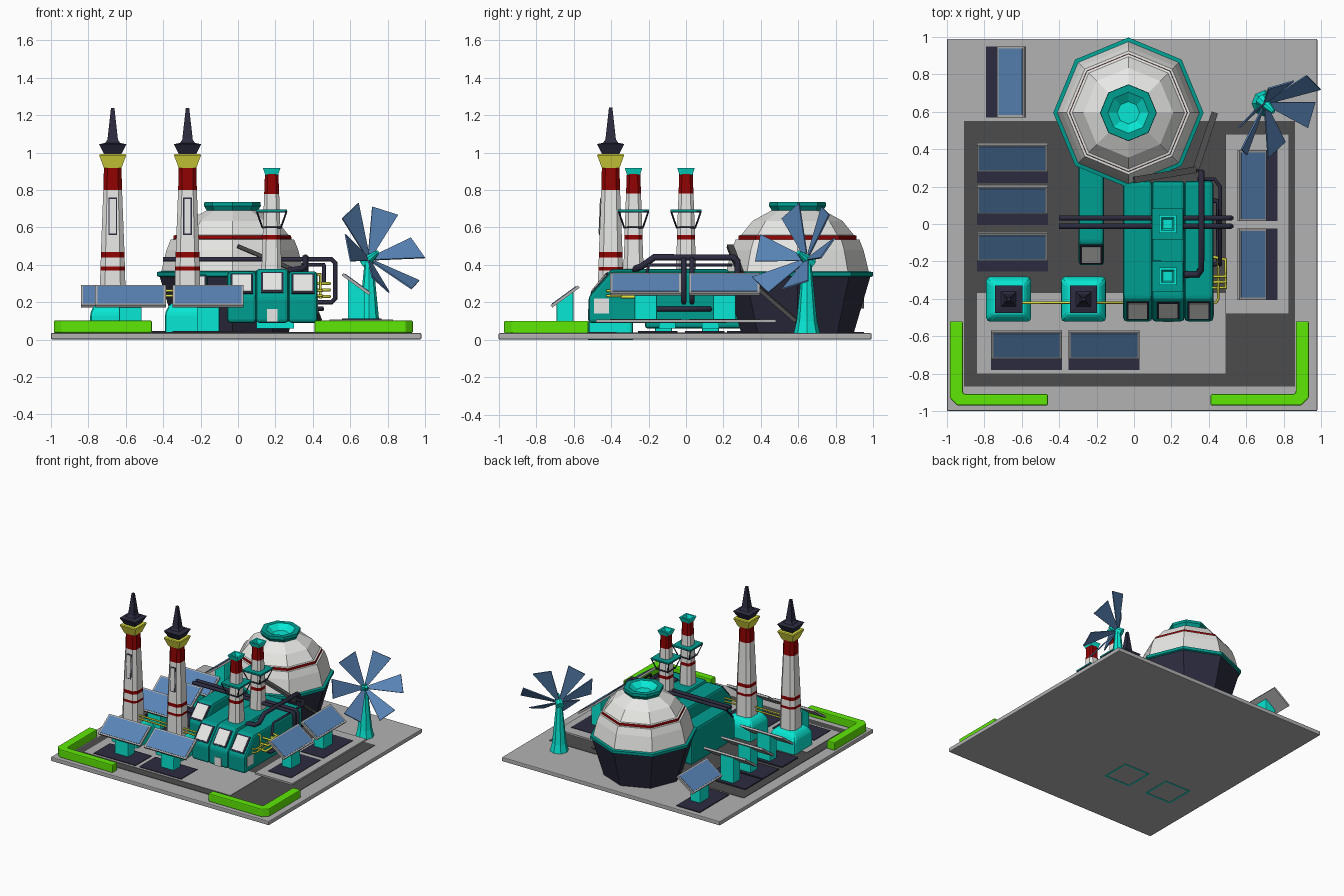
import bpy, bmesh, math
from mathutils import Matrix, Vector

if "Cube" in bpy.data.objects:
    bpy.data.objects.remove(bpy.data.objects["Cube"])

def mat(name, *srgb):
    m = bpy.data.materials.new(name)
    m.diffuse_color = [((c + .055) / 1.055) ** 2.4 if c > .04 else c / 12.92 for c in srgb] + [1]
    m.use_nodes = True
    m.node_tree.nodes["Principled BSDF"].inputs["Base Color"].default_value = m.diffuse_color
    return m

WHITE = mat("white", .94, .94, .93)
GREY = mat("light grey", .7, .7, .7)
DARK = mat("dark grey", .3, .3, .3)
TEAL = mat("bright teal", .03, .93, .85)
DTEAL = mat("deep teal", 0, .62, .57)
NAVY = mat("navy", .17, .17, .25)
RED = mat("red", .57, .01, .01)
YELLOW = mat("yellow", .96, .96, .28)
GREEN = mat("green", .4, .98, .03)
BLUE = mat("blue", .35, .52, .72)
T, R = Matrix.Translation, Matrix.Rotation
I = Matrix.Identity(4)

def finish(name, bm, mats, bevel=0):
    bmesh.ops.recalc_face_normals(bm, faces=bm.faces)
    me = bpy.data.meshes.new(name)
    bm.to_mesh(me)
    bm.free()
    ob = bpy.data.objects.new(name, me)
    bpy.context.collection.objects.link(ob)
    for m in mats:
        me.materials.append(m)
    if bevel:
        b = ob.modifiers.new("bevel", 'BEVEL')
        b.width, b.segments = bevel, 2
    return ob

def slab(name, size, m, M=I, bevel=0):
    bm = bmesh.new()
    bmesh.ops.create_cube(bm, size=1, matrix=M @ Matrix.Diagonal((*size, 1)))
    return finish(name, bm, [m], bevel)

def span(name, x0, x1, y0, y1, z0, z1, m, bevel=0):
    return slab(name, (x1 - x0, y1 - y0, z1 - z0), m,
                T(((x0 + x1) / 2, (y0 + y1) / 2, (z0 + z1) / 2)), bevel)

def prism(name, pts, depth, m, M=I, bevel=0):
    """Extrude a y-z profile along x, centred."""
    bm = bmesh.new()
    f = bm.faces.new([bm.verts.new((-depth / 2, y, z)) for y, z in pts])
    g = bmesh.ops.extrude_face_region(bm, geom=[f])['geom']
    bmesh.ops.translate(bm, vec=(depth, 0, 0), verts=[v for v in g if isinstance(v, bmesh.types.BMVert)])
    bm.transform(M)
    return finish(name, bm, [m], bevel)

def octagon(r):
    return [(r * math.cos(k * math.pi / 4), r * math.sin(k * math.pi / 4)) for k in range(8)]

def square(h):
    return [(h, h), (-h, h), (-h, -h), (h, -h)]

def chamfered(h):
    c = h * .6
    return [(h, c), (c, h), (-c, h), (-h, c), (-h, -c), (-c, -h), (c, -h), (h, -c)]

def loft(name, shape, prof, loc, bevel=0):
    """prof: (radius, z, material of the band leading up to this ring)."""
    bm = bmesh.new()
    mats = list(dict.fromkeys(p[2] for p in prof))
    rings = [[bm.verts.new((x + loc[0], y + loc[1], z)) for x, y in shape(r)] for r, z, _ in prof]
    n = len(rings[0])
    for a, b, p in zip(rings, rings[1:], prof[1:]):
        for k in range(n):
            bm.faces.new((a[k], a[(k + 1) % n], b[(k + 1) % n], b[k])).material_index = mats.index(p[2])
    bm.faces.new(rings[0]).material_index = mats.index(prof[0][2])
    bm.faces.new(rings[-1]).material_index = mats.index(prof[-1][2])
    return finish(name, bm, mats, bevel)

def tube(name, pts, r, m):
    cu = bpy.data.curves.new(name, 'CURVE')
    cu.dimensions, cu.bevel_depth, cu.bevel_resolution, cu.use_fill_caps = '3D', r, 1, True
    s = cu.splines.new('POLY')
    s.points.add(len(pts) - 1)
    for p, q in zip(s.points, pts):
        p.co = (*q, 1)
    cu.materials.append(m)
    ob = bpy.data.objects.new(name, cu)
    bpy.context.collection.objects.link(ob)
    bpy.ops.object.select_all(action='DESELECT')
    ob.select_set(True)
    bpy.context.view_layer.objects.active = ob
    bpy.ops.object.convert(target='MESH')

# ground slab, road, yard and raised side deck
span("ground_slab", -1, .98, -1, .99, .002, .036, GREY, .006)
span("road", -.91, .86, -.87, .55, .034, .039, DARK)
span("front_yard", -.84, .49, -.8, -.37, .037, .042, GREY)
span("side_deck", .49, .83, -.48, .48, .093, .108, GREY)

# corner hedges, mirrored about the slab centre
for s in (-1, 1):
    pts = [(.96, -.52), (.96, -.93), (.92, -.97), (.435, -.97), (.435, -.91), (.88, -.91), (.89, -.9), (.89, -.52)]
    M = Matrix(((0, s, 0, -.025), (0, 0, 1, 0), (1, 0, 0, .069), (0, 0, 0, 1)))
    prism("hedge", pts, .066, GREEN, M, .012)

# faceted storage dome with teal rim and hollow cap
D = (-.03, .595)
loft("dome", octagon, [(.3, .036, NAVY), (.388, .335, NAVY), (.402, .34, DTEAL), (.402, .362, DTEAL), (.38, .366, DTEAL),
     (.352, .48, WHITE), (.33, .535, WHITE), (.316, .537, WHITE), (.314, .557, RED), (.3, .56, WHITE),
     (.24, .635, WHITE), (.14, .69, WHITE)], D)
loft("dome_cap", octagon, [(.13, .68, DTEAL), (.152, .715, DTEAL), (.15, .737, DTEAL), (.11, .737, DTEAL), (.06, .698, TEAL)], D)

# walkway winding down the dome
path = [Vector(p) for p in ((0, .235, .5), (.33, .29, .36), (.43, .59, .1))]
for a, b in zip(path, path[1:]):
    d = b - a
    M = T((a + b) / 2) @ R(math.atan2(d.y, d.x), 4, 'Z') @ R(-math.atan2(d.z, d.xy.length), 4, 'Y')
    slab("walkway", (d.length, .035, .02), DARK, M)

# tall striped stacks, with footing outlines under the slab
for x in (-.67, -.27):
    c = (x, -.402)
    for k in range(4):
        slab("stack_footing", (.24, .012, .004), TEAL, T((*c, .002)) @ R(k * math.pi / 2, 4, 'Z') @ T((0, .114, 0)))
    loft("stack_base", square, [(.12, .01, TEAL), (.12, .15, TEAL), (.085, .2, TEAL)], c, .02)
    loft("tall_stack", chamfered, [(.07, .19, WHITE), (.066, .37, WHITE), (.066, .39, RED), (.063, .44, WHITE),
         (.063, .468, RED), (.05, .8, WHITE), (.047, .92, RED)], c)
    loft("stack_collar", square, [(.047, .918, YELLOW), (.072, .985, YELLOW), (.068, .992, YELLOW)], c)
    loft("stack_tip", square, [(.045, .99, NAVY), (.073, 1.045, NAVY), (.04, 1.052, NAVY), (.028, 1.07, NAVY), (.009, 1.24, NAVY)], c)
    for w, h, o, m in ((.046, .2, 0, NAVY), (.034, .185, .003, WHITE)):
        slab("stack_panel", (w, .006, h), m, T((x, -.457 - o, .66)) @ R(-.04, 4, 'X'))

# building modules with sloped glazed fronts
def module(x, w, f, b, z0, top):
    prism("building_module", [(f, z0), (f, .23), (f + .12, top), (b, top), (b, z0)], w, DTEAL, T((x, 0, 0)), .018)
    a = math.atan2(top - .23, .12)
    for sx, sy, o, m in ((.122, .14, .003, NAVY), (.1, .118, .007, WHITE)):
        slab("window", (sx, sy, .006), m, T((x, f + .06, (top + .23) / 2)) @ R(a, 4, 'X') @ T((0, 0, o)))

for x, w, top in ((.02, .155, .365), (.183, .175, .378), (.347, .155, .365)):
    module(x, w, -.52, .23, .09, top)
module(-.228, .135, -.22, .35, .06, .35)
span("door", .155, .212, -.524, -.518, .095, .165, WHITE)
span("side_window", .422, .428, -.49, -.41, .14, .22, WHITE)
for y in (-.1, .13):
    span("building_foot", .1, .3, y - .045, y + .045, .06, .1, TEAL)

# short stacks with service platforms
for y in (0, -.28):
    c = (.18, y)
    loft("short_stack", chamfered, [(.055, .36, WHITE), (.048, .535, WHITE), (.048, .56, RED), (.04, .78, WHITE), (.036, .885, RED)], c)
    loft("stack_rim", square, [(.034, .88, TEAL), (.047, .918, TEAL), (.034, .918, TEAL), (.025, .89, TEAL)], c)
    slab("platform", (.165, .165, .01), DTEAL, T((.18, y, .69)))
    lo, hi = square(.05), square(.079)
    for k in range(4):
        j = (k + 1) % 4
        P = lambda q, z: (q[0] + .18, q[1] + y, z)
        tube("platform_strut", [P(lo[j], .6), P(lo[k], .6), P(hi[k], .684), P(hi[j], .684)], .005, NAVY)

# navy pipework
for y in (-.012, .032):
    tube("cross_pipe", [(-.4, y, .43), (.5, y, .43), (.52, y, .41), (.52, y, .22), (.5, y, .2), (.42, y, .2)], .014, NAVY)
tube("roof_pipe", [(.27, -.27, .37), (.34, -.27, .38), (.36, -.24, .39), (.36, -.17, .44), (.36, .25, .44), (.36, .275, .42), (.36, .275, .34)], .018, NAVY)
tube("side_pipe", [(.34, .24, .4), (.43, .24, .4), (.46, .2, .4), (.46, -.2, .4), (.46, -.22, .3)], .01, NAVY)
tube("low_pipe", [(.41, -.22, .165), (.45, -.21, .165), (.45, .12, .165), (.41, .13, .165)], .014, NAVY)

# yellow pipework
for z in (.235, .262):
    tube("fuel_line", [(-.67, -.42, z), (.44, -.42, z), (.45, -.4, z), (.45, -.18, z), (.4, -.18, z)], .007, YELLOW)
for k in range(3):
    z = .23 + .035 * k
    tube("yellow_loop", [(.4, -.34 + .03 * k, z), (.49, -.34 + .03 * k, z), (.49, -.19, z), (.4, -.17, z)], .009, YELLOW)
tube("yellow_riser", [(.44, -.34, .22), (.44, -.34, .35), (.4, -.34, .35)], .008, YELLOW)

# solar panels: x, y, ground height, turn
q = math.pi / 2
for x, y, z, turn in ((-.575, -.645, .04, 0), (-.16, -.645, .04, 0), (-.65, .355, .04, 0), (-.65, .13, .04, 0), (-.65, -.12, .04, 0),
                      (-.655, .76, .036, -q), (.632, .205, .105, q), (.632, -.215, .105, q)):
    M = T((x, y, z)) @ R(turn, 4, 'Z')
    tilt = M @ T((0, 0, .192)) @ R(math.radians(36), 4, 'X')
    slab("panel_pad", (.38, .21, .008), NAVY, M @ T((0, -.03, .003)))
    prism("panel_pedestal", [(-.045, 0), (.045, 0), (.045, .218), (-.045, .153)], .12, TEAL, M, .006)
    slab("panel_frame", (.38, .18, .016), GREY, tilt)
    slab("panel_cells", (.355, .157, .006), BLUE, tilt @ T((0, 0, .008)))

# wind turbine: tapered mast, hub and six cupped blades
W = Vector((.7, .645, .43))
loft("turbine_mast", octagon, [(.07, .036, TEAL), (.055, .1, TEAL), (.022, .43, TEAL)], W)
ax = Vector((.61, -.61, .5)).normalized()
u = Vector((1, 1, 0)).normalized()
v = u.cross(-ax) if ax.cross(u).z < 0 else ax.cross(u)
bm = bmesh.new()
bmesh.ops.create_cone(bm, cap_ends=True, segments=8, radius1=.035, radius2=.012, depth=.11,
                      matrix=T(W + ax * .02) @ ax.to_track_quat('Z', 'Y').to_matrix().to_4x4())
finish("turbine_hub", bm, [TEAL])
for k in range(6):
    t = k * math.pi / 3
    d = u * math.cos(t) + v * math.sin(t)
    side = (ax.cross(d) * .96 - ax * .25).normalized()
    out = d * .91 + ax * .42
    n = side.cross(out).normalized() * .004
    bm = bmesh.new()
    ends = [(.03, -.014), (.29, -.075), (.29, .075), (.03, .014)]
    lo, hi = [[bm.verts.new(W + out * l + side * w + n * s) for l, w in ends] for s in (-1, 1)]
    bm.faces.new(lo)
    bm.faces.new(hi)
    for j in range(4):
        bm.faces.new((lo[j], lo[j - 1], hi[j - 1], hi[j]))
    finish("turbine_blade", bm, [BLUE])
